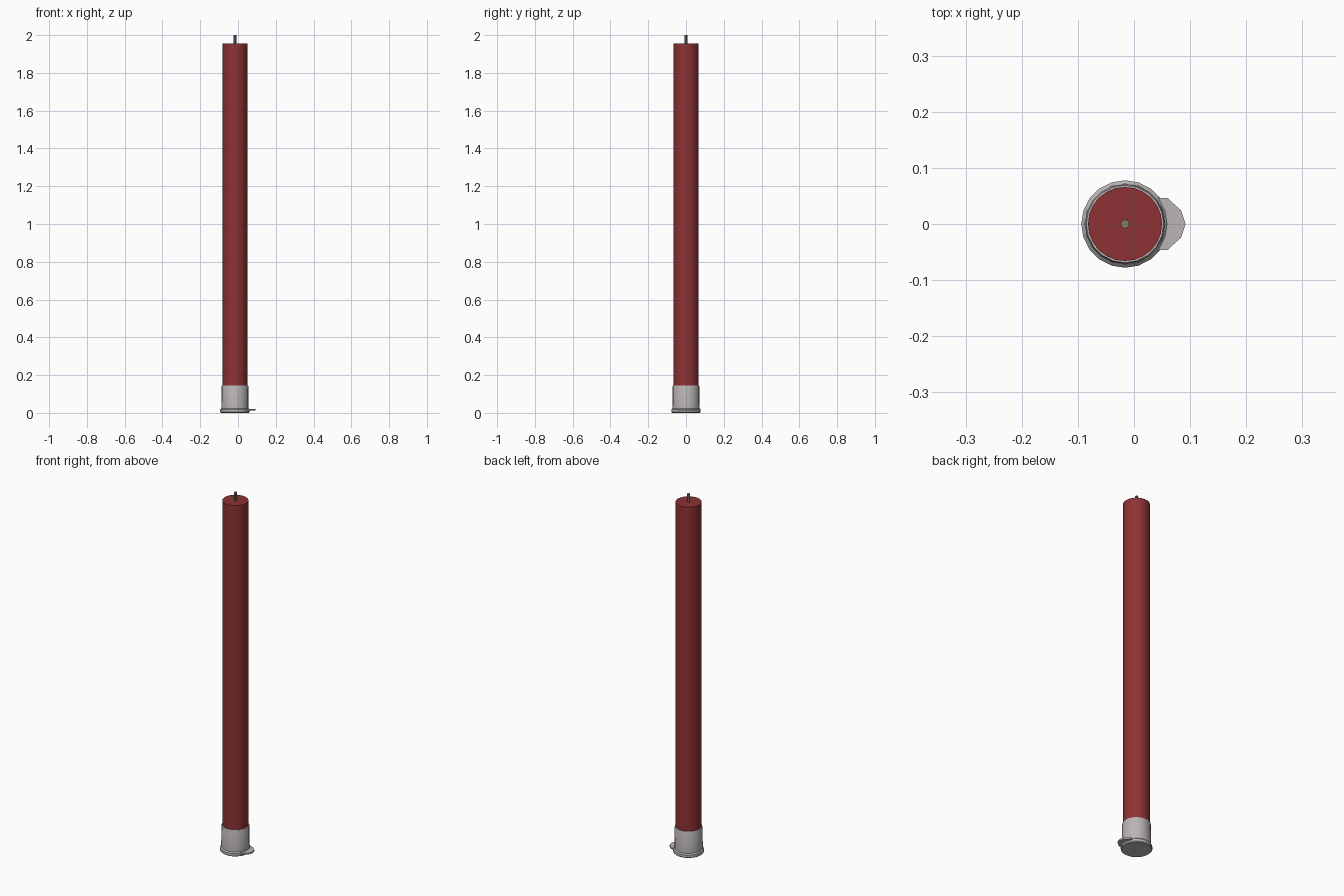
import bpy
import bmesh
from math import radians, cos, sin, pi

cube = bpy.data.objects.get("Cube")
if cube:
    bpy.data.objects.remove(cube, do_unlink=True)

AXIS_X = -0.016


def material(name, rgb):
    m = bpy.data.materials.new(name)
    m.use_nodes = True
    m.diffuse_color = (*rgb, 1)
    m.node_tree.nodes["Principled BSDF"].inputs["Base Color"].default_value = (*rgb, 1)
    return m


def finish(name, bm, mat):
    bmesh.ops.recalc_face_normals(bm, faces=bm.faces)
    mesh = bpy.data.meshes.new(name)
    bm.to_mesh(mesh)
    bm.free()
    mesh.materials.append(mat)
    obj = bpy.data.objects.new(name, mesh)
    bpy.context.collection.objects.link(obj)
    bpy.ops.object.select_all(action="DESELECT")
    obj.select_set(True)
    bpy.context.view_layer.objects.active = obj
    bpy.ops.object.shade_smooth_by_angle(angle=radians(35))
    return obj


def lathe(name, profile, sides, mat):
    """Turn a (radius, height) profile about the candle axis and cap both ends."""
    bm = bmesh.new()
    rings = []
    for r, z in profile:
        rings.append([bm.verts.new((AXIS_X + r * cos(2 * pi * i / sides),
                                    r * sin(2 * pi * i / sides), z))
                      for i in range(sides)])
    for low, high in zip(rings, rings[1:]):
        for i in range(sides):
            j = (i + 1) % sides
            bm.faces.new((low[i], low[j], high[j], high[i]))
    bm.faces.new(rings[0])
    bm.faces.new(rings[-1])
    return finish(name, bm, mat)


red = material("red wax", (0.27, 0.032, 0.035))
silver = material("pale grey metal", (0.49, 0.46, 0.46))
olive = material("olive wick", (0.22, 0.20, 0.14))

# Wax column and wick
lathe("wax_column", [(0.066, 0.03), (0.066, 1.955)], 24, red)
lathe("wick", [(0.008, 1.94), (0.008, 2.0)], 8, olive)

# Holder cup with a flared foot and an open, thin-walled mouth
lathe("holder_cup", [(0.074, 0.0), (0.078, 0.004), (0.078, 0.018), (0.072, 0.024),
                     (0.071, 0.14), (0.069, 0.145), (0.065, 0.145), (0.064, 0.03)],
      20, silver)

# Thumb tab on the foot
outline = [(0.0, -0.046), (0.06, -0.046), (0.084, -0.024), (0.092, 0.0),
           (0.084, 0.024), (0.06, 0.046), (0.0, 0.046)]
bm = bmesh.new()
base = bm.faces.new([bm.verts.new((x, y, 0.013)) for x, y in outline])
top = bmesh.ops.extrude_face_region(bm, geom=[base])
bmesh.ops.translate(bm, vec=(0, 0, 0.008),
                    verts=[g for g in top["geom"] if isinstance(g, bmesh.types.BMVert)])
finish("thumb_tab", bm, silver)
